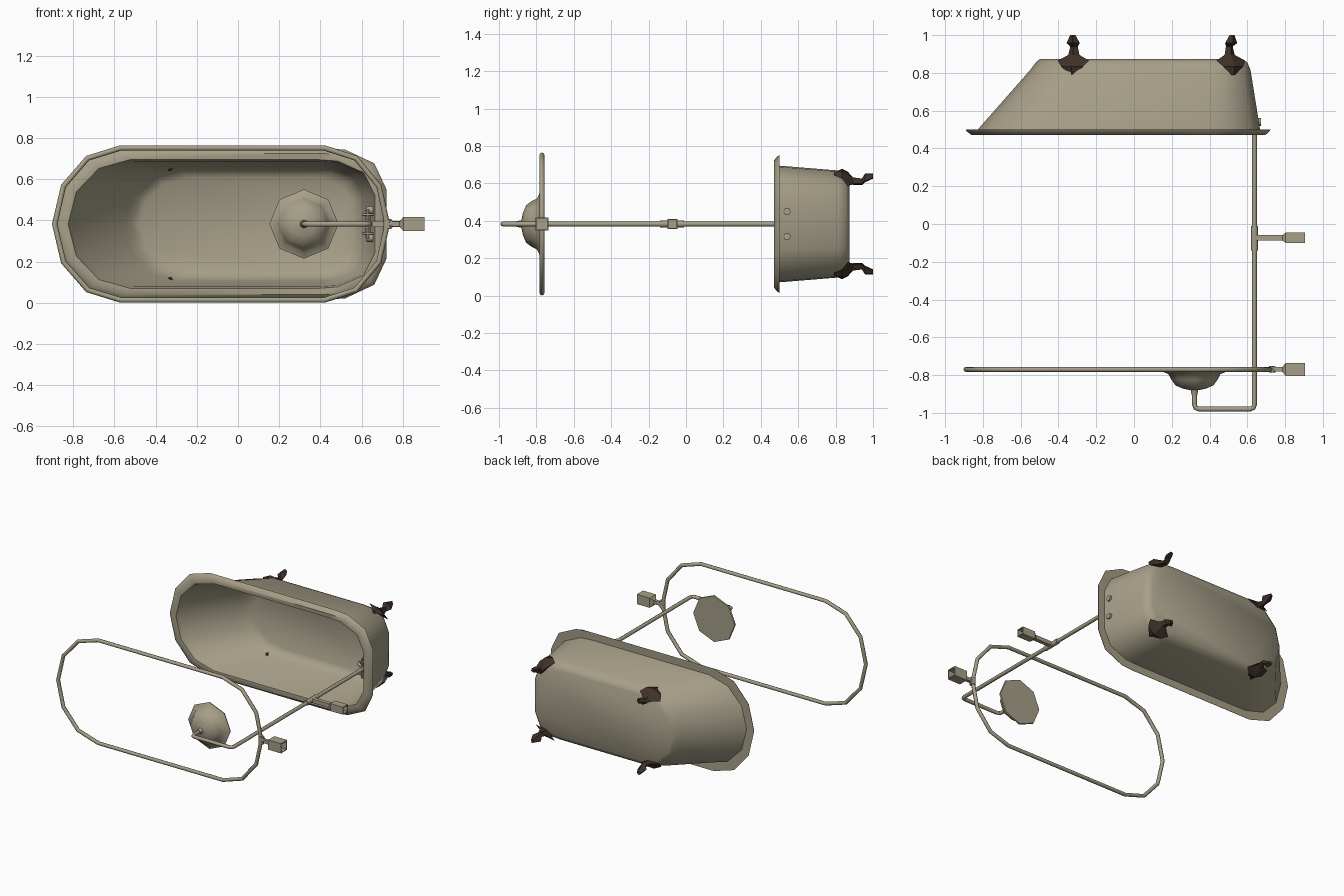
import bpy, bmesh, math
from mathutils import Vector

if "Cube" in bpy.data.objects:
    bpy.data.objects.remove(bpy.data.objects["Cube"])

ZC = 0.383  # mirror height of the whole model


def material(name, col):
    m = bpy.data.materials.new(name)
    m.diffuse_color = (*col, 1)
    m.use_nodes = True
    m.node_tree.nodes["Principled BSDF"].inputs["Base Color"].default_value = m.diffuse_color
    return m


ENAMEL = material("aged_enamel", (0.38, 0.345, 0.245))
IRON = material("dark_iron", (0.05, 0.031, 0.023))


def finish(ob, mat, angle):
    ob.data.materials.append(mat)
    bpy.ops.object.select_all(action='DESELECT')
    ob.select_set(True)
    bpy.context.view_layer.objects.active = ob
    if ob.type == 'CURVE':
        bpy.ops.object.convert(target='MESH')
        ob = bpy.context.object
    if angle:
        bpy.ops.object.shade_smooth_by_angle(angle=math.radians(angle))
    return ob


def loft(name, rings, mat=ENAMEL, angle=40):
    """Skin a list of equal-length point rings and cap both ends."""
    bm = bmesh.new()
    vs = [[bm.verts.new(p) for p in r] for r in rings]
    n = len(vs[0])
    for a, b in zip(vs, vs[1:]):
        for i in range(n):
            bm.faces.new((a[i], a[(i + 1) % n], b[(i + 1) % n], b[i]))
    bm.faces.new(vs[0])
    bm.faces.new(vs[-1][::-1])
    bmesh.ops.recalc_face_normals(bm, faces=bm.faces)
    me = bpy.data.meshes.new(name)
    bm.to_mesh(me)
    bm.free()
    ob = bpy.data.objects.new(name, me)
    bpy.context.collection.objects.link(ob)
    return finish(ob, mat, angle)


def tube(name, pts, r, closed=False, mat=ENAMEL):
    cu = bpy.data.curves.new(name, 'CURVE')
    cu.dimensions = '3D'
    cu.bevel_depth = r
    cu.bevel_resolution = 2
    cu.use_fill_caps = True
    sp = cu.splines.new('POLY')
    sp.points.add(len(pts) - 1)
    for p, q in zip(sp.points, pts):
        p.co = (*q, 1)
    sp.use_cyclic_u = closed
    ob = bpy.data.objects.new(name, cu)
    bpy.context.collection.objects.link(ob)
    return finish(ob, mat, 50)


def outline(y, xl, xr, h, rl, rr, square=True):
    """Tub plan: faceted half ellipse on the left, squarer corner on the right."""
    left = [(-math.sin(math.radians(a)), math.cos(math.radians(a))) for a in (0, 30, 60, 90)]
    if square:
        right = [(1, .45), (.8, .8), (.33, .98), (0, 1)]
    else:
        right = [(math.sin(math.radians(a)), math.cos(math.radians(a))) for a in (90, 60, 30, 0)]
    top = [(xr - rr + u * rr, v * h) for u, v in right]
    top += [(xl + rl + u * rl, v * h) for u, v in left]
    low = [(x, -z) for x, z in reversed(top) if z > 1e-6]
    top = [(x, z) for x, z in top]
    return [(x, y, ZC + z) for x, z in top + low]


# bath tub lying on its side, opening towards the front
loft("bath_tub", [outline(*r) for r in (
    (.873, -.50, .575, .235, .24, .20),
    (.855, -.52, .60, .265, .25, .20),
    (.815, -.55, .617, .286, .26, .20),
    (.497, -.83, .668, .312, .30, .27),
    (.499, -.89, .722, .368, .32, .30),
    (.490, -.885, .717, .363, .32, .30),
    (.471, -.86, .695, .342, .31, .28),
    (.474, -.825, .664, .312, .30, .27),
    (.500, -.815, .660, .304, .30, .27),
    (.800, -.55, .607, .277, .26, .20),
    (.840, -.515, .58, .255, .25, .20),
    (.860, -.48, .54, .225, .24, .19))], angle=45)

# four claw feet: (y, outward offset, half width, half depth)
SECTIONS = ((.79, .035, .012, .012), (.835, .035, .06, .016), (.865, .005, .085, .025),
            (.895, -.008, .03, .02), (.94, -.012, .02, .018), (.958, .01, .036, .024),
            (1.0, .02, .014, .014))
for label, x, d in (("head_end", -.32, Vector((-.2, 1)).normalized()),
                    ("tap_end", .51, Vector((.45, .9)).normalized())):
    for side in (1, -1):
        t = Vector((d.y, -d.x))
        rings = []
        for y, o, w, h in SECTIONS:
            quad = [d * (o + a * h) + t * (b * w) for a, b in ((1, 0), (0, 1), (-1, 0), (0, -1))]
            rings.append([(x + q.x, y, ZC + side * (.237 + q.y)) for q in quad])
        loft(f"{label}_claw_foot_{'upper' if side > 0 else 'lower'}", rings, IRON, 0)

# curtain rail loop
tube("curtain_rail", outline(-.77, -.89, .725, .369, .32, .305, False), .013, True)

# riser pipe with rounded elbows to the shower head
tube("shower_pipe", [(.638, .56, ZC), (.638, -.955, ZC), (.632, -.973, ZC), (.613, -.98, ZC),
                     (.345, -.98, ZC), (.326, -.973, ZC), (.32, -.955, ZC), (.32, -.86, ZC)], .013)

# eight-sided shower head
loft("shower_head", [[(.32 + r * math.sin(k * math.pi / 4), y, ZC + r * math.cos(k * math.pi / 4))
                      for k in range(8)]
                     for y, r in ((-.905, .015), (-.88, .02), (-.872, .06), (-.855, .10), (-.825, .122),
                                  (-.795, .138), (-.782, .168), (-.774, .165))], angle=50)


def bracket(name, y, x0, neck, half):
    """Square stem flaring into a hollow wall socket."""
    prof = ((x0, neck), (.785, neck), (.803, half), (.905, half), (.905, half * .8), (.82, half * .8))
    loft(name, [[(x, y + a * h, ZC + b * h) for a, b in ((1, 1), (1, -1), (-1, -1), (-1, 1))]
                for x, h in prof], angle=0)


bracket("rail_wall_bracket", -.77, .73, .012, .035)
bracket("pipe_wall_bracket", -.073, .64, .014, .027)

# fittings joining brackets to rail and pipe
tube("rail_fitting", [(.725, -.77, ZC - .025), (.725, -.77, ZC + .025)], .019)
tube("rail_fitting_stem", [(.715, -.77, ZC), (.75, -.77, ZC)], .017)
tube("pipe_collar", [(.638, -.14, ZC), (.638, -.01, ZC)], .018)

# taps on the inside of the end wall
tube("tap_crossbar", [(.63, .54, ZC - .067), (.63, .54, ZC + .067)], .013)
tube("tap_spout", [(.64, .54, ZC), (.59, .54, ZC), (.575, .55, ZC), (.575, .575, ZC)], .012)
for side, label in ((1, "upper"), (-1, "lower")):
    z = ZC + side * .067
    tube(f"{label}_tap_inlet", [(.625, .54, z), (.672, .54, z)], .02)
    zh = ZC + side * .045
    tube(f"{label}_tap_stem", [(.63, .54, zh), (.63, .505, zh)], .008)
    tube(f"{label}_tap_handle_a", [(.605, .505, zh), (.655, .505, zh)], .006)
    tube(f"{label}_tap_handle_b", [(.63, .505, zh - .025), (.63, .505, zh + .025)], .006)
